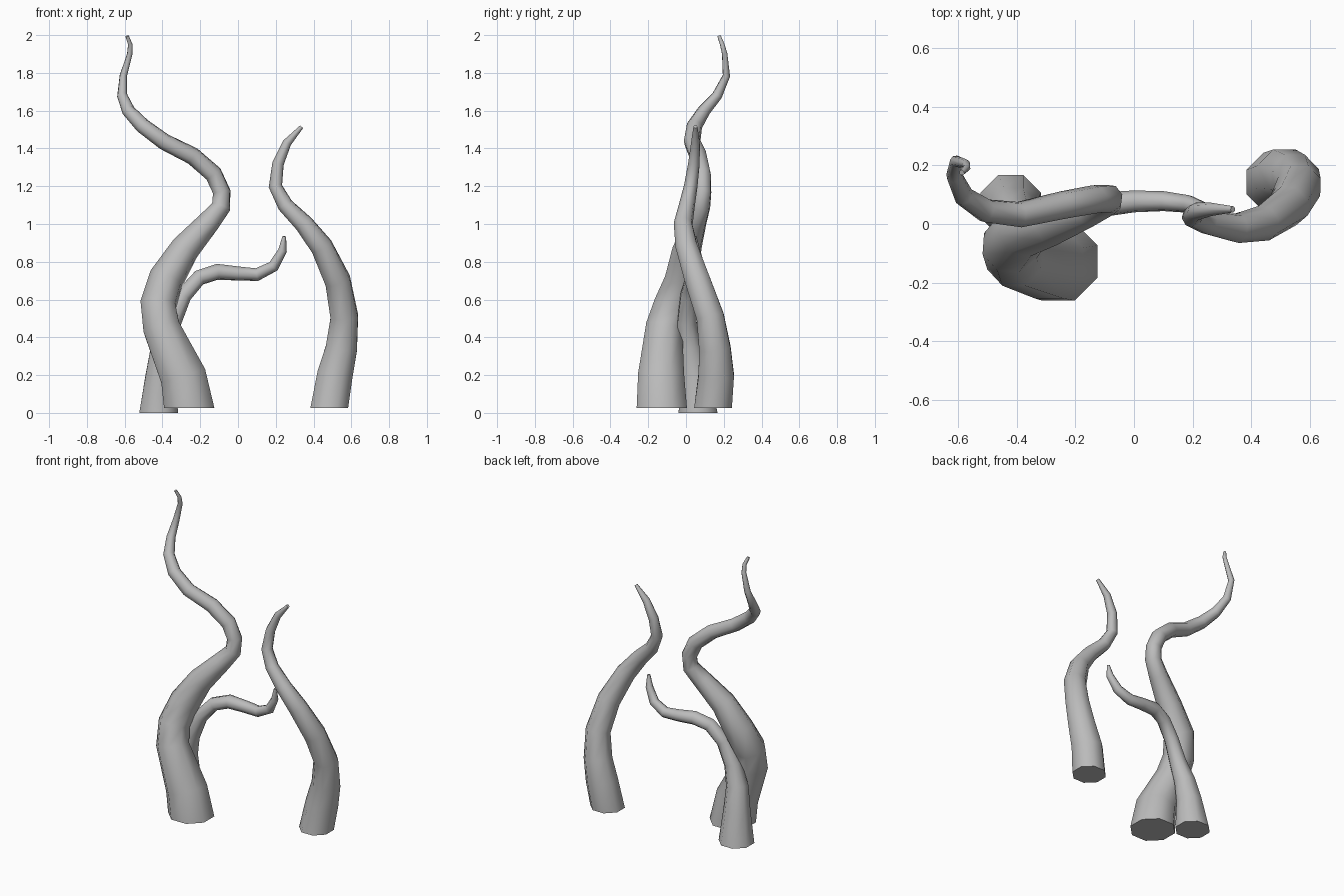
import bpy, bmesh
from math import radians, cos, sin, tau
from mathutils import Vector

cube = bpy.data.objects.get("Cube")
if cube:
    bpy.data.objects.remove(cube, do_unlink=True)

SIDES = 8

# Plain grey skin shared by every tentacle
skin = bpy.data.materials.new("grey_skin")
skin.use_nodes = True
GREY = (0.5, 0.5, 0.5, 1)
skin.diffuse_color = GREY
skin.node_tree.nodes["Principled BSDF"].inputs["Base Color"].default_value = GREY


def tentacle(name, path):
    """Sweep a tapering octagon along (x, y, z, radius) points."""
    pts = [Vector(p[:3]) for p in path]
    bm = bmesh.new()
    rings = []
    axis, u = Vector((0, 0, 1)), Vector((1, 0, 0))
    for i, p in enumerate(pts):
        # The base stays level; later rings follow the path
        if i > 0:
            a = (p - pts[i - 1]).normalized()
            b = (pts[min(i + 1, len(pts) - 1)] - p).normalized()
            new_axis = (a + b).normalized()
            u = axis.rotation_difference(new_axis) @ u
            axis = new_axis
        v = axis.cross(u)
        r = path[i][3] * 1.06
        angles = [tau * (k + 0.5) / SIDES for k in range(SIDES)]
        rings.append([bm.verts.new(p + r * (cos(t) * u + sin(t) * v)) for t in angles])
    for low, high in zip(rings, rings[1:]):
        for k in range(SIDES):
            n = (k + 1) % SIDES
            bm.faces.new((low[k], low[n], high[n], high[k]))
    bm.faces.new(rings[0][::-1])
    bm.faces.new(rings[-1])
    mesh = bpy.data.meshes.new(name)
    bm.to_mesh(mesh)
    bm.free()
    mesh.materials.append(skin)
    obj = bpy.data.objects.new(name, mesh)
    bpy.context.collection.objects.link(obj)
    bpy.ops.object.select_all(action='DESELECT')
    obj.select_set(True)
    bpy.context.view_layer.objects.active = obj
    bpy.ops.object.shade_smooth_by_angle(angle=radians(55))


# Tall tentacle with a double bend
tentacle("tall_tentacle", [
    (-.258, -.128, .025, .136), (-.29, -.132, .195, .124), (-.405, -.115, .45, .099),
    (-.422, -.075, .575, .094), (-.38, -.02, .71, .09), (-.28, .005, .87, .074),
    (-.155, .05, 1.01, .057), (-.09, .078, 1.09, .049), (-.086, .087, 1.17, .046),
    (-.13, .085, 1.265, .046), (-.24, .065, 1.36, .045),
    (-.39, .032, 1.435, .042), (-.505, .045, 1.52, .039), (-.58, .095, 1.60, .033),
    (-.613, .165, 1.68, .026), (-.607, .214, 1.785, .019), (-.573, .205, 1.90, .014),
    (-.57, .192, 1.95, .012), (-.587, .175, 1.995, .009)])

# Medium tentacle curving inward
tentacle("curved_tentacle", [
    (.483, .143, .025, .102), (.513, .16, .2, .096), (.547, .153, .34, .085),
    (.563, .128, .51, .074), (.528, .062, .70, .068), (.443, .003, .88, .058),
    (.35, -.015, 1.0, .048), (.25, .005, 1.10, .04), (.198, .025, 1.2, .034),
    (.212, .042, 1.32, .029), (.26, .05, 1.43, .022), (.337, .05, 1.515, .01)])

# Small tentacle reaching sideways
tentacle("small_tentacle", [
    (-.42, .064, 0, .105), (-.41, .045, .2, .08), (-.395, .02, .35, .066),
    (-.352, .005, .48, .052), (-.29, .015, .62, .044), (-.205, .04, .716, .041),
    (-.11, .066, .747, .041), (0, .077, .738, .036), (.1, .078, .732, .033),
    (.188, .068, .776, .029), (.236, .052, .86, .022), (.245, .045, .935, .009)])
